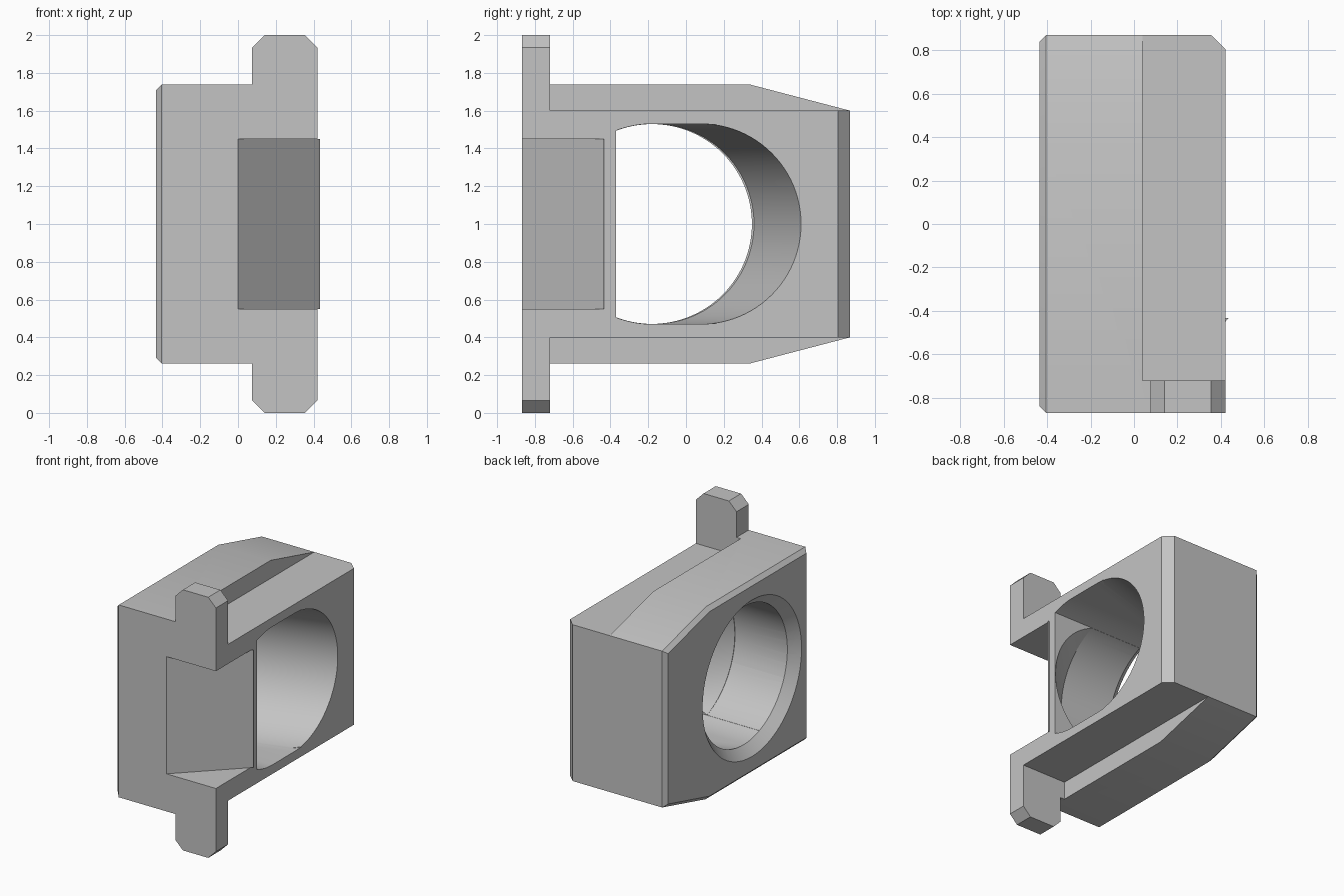
import bpy, bmesh
from math import pi, sin, cos, radians

if "Cube" in bpy.data.objects:
    bpy.data.objects.remove(bpy.data.objects["Cube"])

grey = bpy.data.materials.new("light_grey")
grey.use_nodes = True
grey.diffuse_color = (0.55, 0.55, 0.55, 1)
grey.node_tree.nodes["Principled BSDF"].inputs["Base Color"].default_value = (0.55, 0.55, 0.55, 1)

X0, X1 = -0.435, 0.42      # side faces
Y0, Y1 = -0.868, 0.868     # front and back
R, CY = 0.53, -0.18        # bore radius and centre


def loft(name, start, end):
    """Solid between two matching loops of 3D points."""
    bm = bmesh.new()
    a = [bm.verts.new(p) for p in start]
    b = [bm.verts.new(p) for p in end]
    bm.faces.new(a)
    bm.faces.new(b[::-1])
    n = len(a)
    for i in range(n):
        j = (i + 1) % n
        bm.faces.new((a[i], b[i], b[j], a[j]))
    bmesh.ops.recalc_face_normals(bm, faces=bm.faces)
    mesh = bpy.data.meshes.new(name)
    bm.to_mesh(mesh)
    bm.free()
    mesh.materials.append(grey)
    ob = bpy.data.objects.new(name, mesh)
    bpy.context.collection.objects.link(ob)
    return ob


def at(axis, pts, d):
    """Lift 2D points into a plane across the given axis."""
    return [p[:axis] + (d,) + p[axis:] for p in pts]


def prism(name, axis, pts, lo, hi):
    return loft(name, at(axis, pts, lo), at(axis, pts, hi))


def arc(cy, r, a0, a1, n=48):
    steps = [radians(a0 + (a1 - a0) * i / n) for i in range(n + 1)]
    return [(cy + r * cos(t), 1 + r * sin(t)) for t in steps]


def combine(target, tool, op):
    bpy.context.view_layer.objects.active = target
    mod = target.modifiers.new("combine", 'BOOLEAN')
    mod.operation, mod.solver, mod.object = op, 'EXACT', tool
    bpy.ops.object.modifier_apply(modifier=mod.name)
    bpy.data.objects.remove(tool)


# Main block with a chamfered rim on its flat side
outline = [(Y0, 0.262), (0.34, 0.262), (Y1, 0.4), (Y1, 1.6), (0.34, 1.738), (Y0, 1.738)]
body = prism("housing", 0, outline, X0, X1)
bm = bmesh.new()
bm.from_mesh(body.data)
rim = [e for e in bm.edges if all(v.co.x < X0 + 0.01 for v in e.verts)]
bmesh.ops.bevel(bm, geom=rim, offset=0.03, segments=1, affect='EDGES')
bm.to_mesh(body.data)
bm.free()

# Side rebates above and below
for z0, z1 in ((1.6, 2.1), (-0.1, 0.4)):
    box = [(0.04, -0.72), (0.6, -0.72), (0.6, 1), (0.04, 1)]
    combine(body, prism("rebate", 2, box, z0, z1), 'DIFFERENCE')

# Rear corner chamfer
corner = [(0.355, Y1), (X1, 0.805), (0.5, 0.729), (0.5, 1), (0.219, 1)]
combine(body, prism("corner", 2, corner, -0.1, 2.1), 'DIFFERENCE')

# Front tab strip with clipped corners
c, t0 = 0.065, 0.075
tab = [(t0, c), (t0 + c, 0), (X1 - c, 0), (X1, c),
       (X1, 2 - c), (X1 - c, 2), (t0 + c, 2), (t0, 2 - c)]
combine(body, prism("tab", 1, tab, Y0, -0.72), 'UNION')

# Bore: straight part, then a part sloping behind the front pocket
combine(body, prism("bore", 0, arc(CY, R - 0.001, 0, 360, 96)[:-1], -0.6, 0.08), 'DIFFERENCE')
slope = loft("slope", at(0, arc(CY, R - 0.002, 90, 270), 0.078),
             at(0, arc(CY + 0.42, R - 0.002, 90, 270), 0.498))
combine(body, slope, 'DIFFERENCE')

# Bore: widening mouth, cut straight at the pocket wall
def mouth(shift):
    return arc(CY + shift, R, -90, 90) + arc(CY, R, 90, 111, 8) + arc(CY, R, 249, 270, 8)

combine(body, loft("mouth", at(0, mouth(0.01), -0.36), at(0, mouth(0.285), 0.5)), 'DIFFERENCE')

# Countersink on the flat side
sink = loft("countersink", at(0, arc(CY, 0.64, 0, 360, 96)[:-1], X0 - 0.04),
            at(0, arc(CY, 0.52, 0, 360, 96)[:-1], X0 + 0.08))
combine(body, sink, 'DIFFERENCE')

# Angled front pocket and its small lip
wedge = [(0.0, Y0), (-0.05, Y0 - 0.05), (0.6, Y0 - 0.05), (0.6, -0.45), (X1, -0.45)]
combine(body, prism("pocket", 2, wedge, 0.55, 1.45), 'DIFFERENCE')
lip = [(0.41, -0.46), (0.435, -0.433), (0.41, -0.433)]
combine(body, prism("lip", 2, lip, 0.55, 1.45), 'UNION')

bpy.ops.object.select_all(action='DESELECT')
body.select_set(True)
bpy.context.view_layer.objects.active = body
bpy.ops.object.shade_smooth_by_angle(angle=radians(20))
